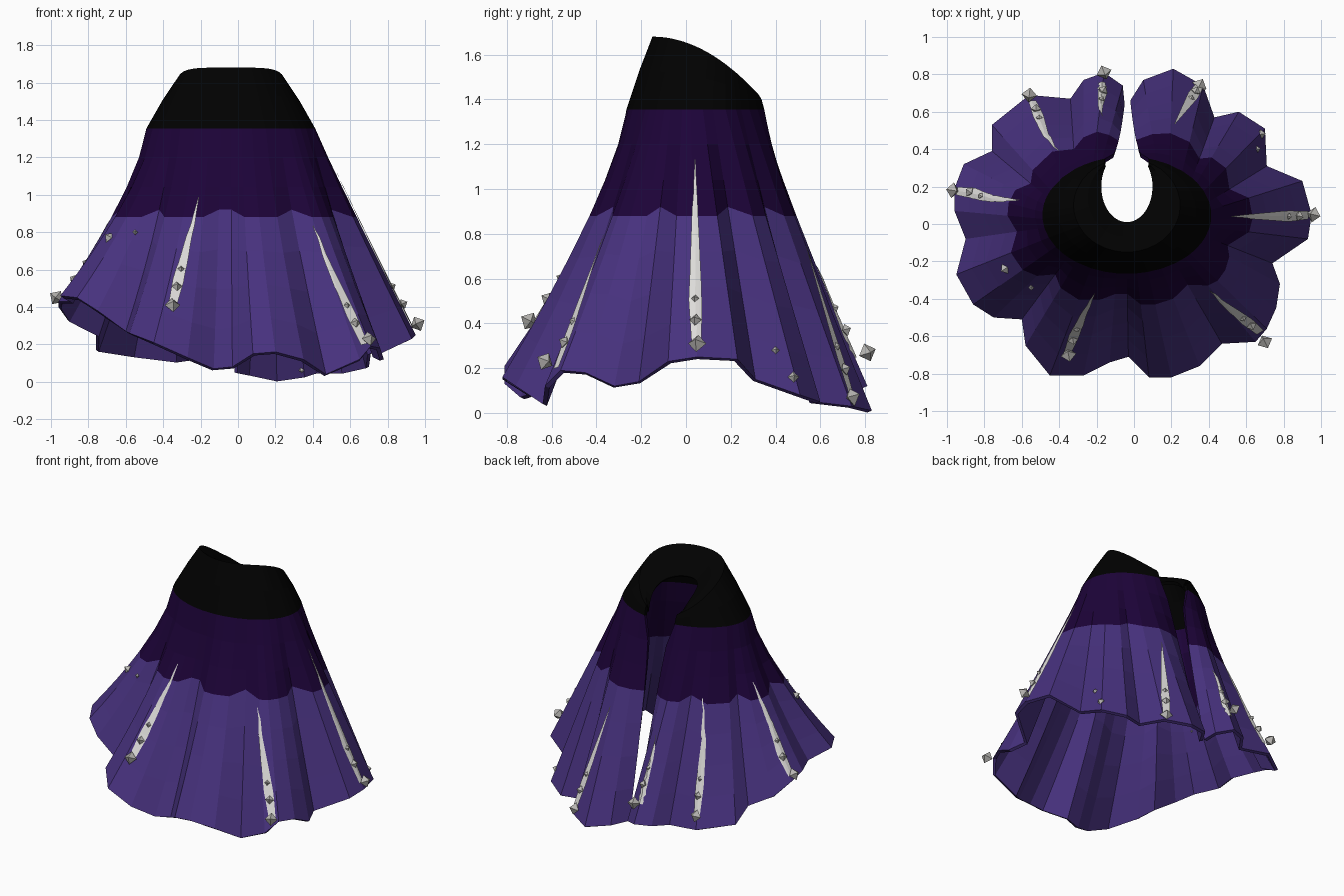
import bpy, bmesh, math
from mathutils import Vector
from mathutils.bvhtree import BVHTree

cube = bpy.data.objects.get("Cube")
if cube:
    bpy.data.objects.remove(cube, do_unlink=True)


def material(name, color):
    m = bpy.data.materials.new(name)
    m.use_nodes = True
    m.diffuse_color = (*color, 1)
    m.node_tree.nodes["Principled BSDF"].inputs["Base Color"].default_value = (*color, 1)
    return m


PURPLE = material("violet cloth", (0.063, 0.031, 0.208))
DARK = material("deep purple cloth", (0.012, 0.001, 0.04))
BLACK = material("black cloth", (0.0003, 0.0003, 0.0003))
PALE = material("pale streak", (0.72, 0.71, 0.69))
GEM = material("grey gem", (0.48, 0.47, 0.45))


def add_object(name, bm, mats):
    mesh = bpy.data.meshes.new(name)
    bm.to_mesh(mesh)
    for m in mats:
        mesh.materials.append(m)
    ob = bpy.data.objects.new(name, mesh)
    bpy.context.collection.objects.link(ob)
    return ob


# Fluted hem outline in hundredths, from one side of the back slit to the other
HEM = [(-5, 64, 8), (-6, 74, 9), (-16, 81, 12), (-27, 77, 12), (-34, 67, 11),
       (-56, 69, 14), (-76, 53, 17), (-76, 39, 25), (-91, 32, 33), (-96, 19, 40),
       (-96, 7, 43), (-90, -8, 43), (-95, -27, 46), (-86, -43, 45), (-75, -50, 38),
       (-60, -51, 27), (-58, -65, 26), (-45, -81, 21), (-27, -81, 13), (-13, -74, 7),
       (-3, -71, 8), (8, -82, 15), (20, -82, 16), (35, -76, 12), (47, -64, 4),
       (65, -63, 12), (71, -56, 19), (76, -45, 18), (78, -32, 12), (74, -21, 14),
       (93, -8, 23), (95, 5, 25), (90, 23, 24), (71, 31, 15), (70, 51, 8),
       (56, 60, 5), (43, 57, 5), (37, 74, 3), (21, 83, 1), (5, 77, 4), (-2, 66, 5)]
hem = [Vector(p) / 100 for p in HEM]
WAIST_Z = 1.355


def ring(f, end, cy, rx, ry):
    """Point of an ellipse; f runs -1..1 from slit to slit, with 0 at the front."""
    a = math.radians(end) * f
    return Vector((-0.038 + rx * math.sin(a), cy - ry * math.cos(a), 0))


def column(i):
    """Points of one cloth column from the hem over the ridge to the neck edge."""
    h = hem[i]
    f = math.atan2(h.x + 0.03, -h.y) / math.pi
    at_end = i in (0, len(hem) - 1)
    if at_end:
        f = math.copysign(1, i - 1)
    waist = ring(f, 165, 0.047, 0.452, 0.313)
    # the colour border rises a little in each valley
    border = 0.88
    if not at_end:
        mid = (hem[i - 1] + hem[i + 1]) / 2
        if mid.xy.length > h.xy.length + 0.01:
            border = 0.92
    heights = [h.z + (border - h.z) * k / 4 for k in range(4)]
    heights += [border, 1.04, 1.2, WAIST_Z]
    # the back and left flare out straighter than the front and right
    flare = 1.22 + 0.1 * math.cos(math.pi * f) - 0.17 * math.sin(math.pi * f)
    pts = []
    for z in heights:
        s = ((WAIST_Z - z) / (WAIST_Z - h.z)) ** flare
        p = waist.lerp(h, s)
        if at_end:
            p.x = waist.x + (h.x - waist.x) * s ** 0.33
        pts.append(Vector((p.x, p.y, z)))
    # black shoulder, ridge and inward-turned neck edge
    ridge = ring(f, 155, 0.1, 0.285, 0.25)
    ridge.z = 1.68 - 1.15 * (ridge.y + 0.15) ** 2
    neck = ring(f, 125, 0.2, 0.137, 0.19)
    neck.z = 1.53 - 0.16 * f ** 4
    pts.append(pts[-1].lerp(ridge, 0.5) + Vector((0, 0, 0.012)))
    pts.append(ridge)
    pts.append(ridge.lerp(neck, 0.5) + Vector((0, 0, 0.015)))
    pts.append(neck)
    return pts


# Main cloth
bm = bmesh.new()
grid = [[bm.verts.new(p) for p in column(i)] for i in range(len(hem))]
for a, b in zip(grid, grid[1:]):
    for r in range(len(a) - 1):
        face = bm.faces.new((a[r], b[r], b[r + 1], a[r + 1]))
        face.material_index = 0 if r < 4 else 1 if r < 7 else 2
bm.normal_update()
surface = BVHTree.FromBMesh(bm)
cloth = add_object("pleated_cloth", bm, (PURPLE, DARK, BLACK))
bm.free()
solid = cloth.modifiers.new("thickness", "SOLIDIFY")
solid.thickness = 0.022
solid.offset = -1


def snap(p, lift):
    loc, normal, _, _ = surface.find_nearest(p)
    return loc + normal * lift, normal


def gem(name, p, radius):
    """Eight-sided gem, its axis square to the cloth."""
    g = bmesh.new()
    bmesh.ops.create_uvsphere(g, u_segments=4, v_segments=2, radius=radius)
    ob = add_object(name, g, (GEM,))
    g.free()
    ob.location = p
    ob.rotation_euler = snap(Vector(p), 0)[1].to_track_quat("Z", "Y").to_euler()


def streak(name, top, bottom):
    """Tapered plate lying on the cloth, with three gems at its lower end."""
    a, b = Vector(top), Vector(bottom)
    along = (b - a).normalized()
    steps, across = 20, 4
    g = bmesh.new()
    rows = []
    for k in range(steps + 1):
        t = k / steps
        p, n = snap(a.lerp(b, t), 0)
        side = along.cross(n).normalized()
        width = 0.002 + 0.028 * min(t / 0.75, 1, 1 - (t - 0.75) * 1.2)
        rows.append([g.verts.new(snap(p + side * width * (2 * j / across - 1), 0.008)[0])
                     for j in range(across + 1)])
    for u, v in zip(rows, rows[1:]):
        for j in range(across):
            g.faces.new((u[j], v[j], v[j + 1], u[j + 1]))
    g.normal_update()
    add_object(name, g, (PALE,))
    g.free()
    gem(f"{name}_gem_1", b, 0.042)
    for j, (back, radius) in enumerate(((0.13, 0.028), (0.24, 0.018))):
        gem(f"{name}_gem_{j + 2}", snap(b - along * back, radius * 0.5)[0], radius)


# Streaks with gems
STREAKS = {
    "front_right_streak": ((-0.21, -0.4, 1.0), (-0.35, -0.7, 0.41)),
    "front_left_streak": ((0.4, -0.37, 0.84), (0.7, -0.63, 0.23)),
    "left_streak": ((0.52, 0.04, 1.13), (0.96, 0.05, 0.31)),
    "back_left_streak": ((0.22, 0.54, 0.75), (0.35, 0.74, 0.07)),
    "back_slit_streak": ((-0.15, 0.62, 0.68), (-0.16, 0.81, 0.27)),
    "back_right_streak": ((-0.42, 0.46, 0.94), (-0.56, 0.69, 0.24)),
    "right_streak": ((-0.64, 0.14, 1.0), (-0.97, 0.18, 0.45)),
}
for name, (top, bottom) in STREAKS.items():
    streak(name, top, bottom)

# Loose gems
gem("loose_gem_right_large", (-0.69, -0.24, 0.77), 0.03)
gem("loose_gem_right_small", (-0.55, -0.34, 0.8), 0.016)
gem("loose_gem_left_large", (0.68, 0.48, 0.16), 0.026)
gem("loose_gem_left_small", (0.66, 0.4, 0.28), 0.018)
